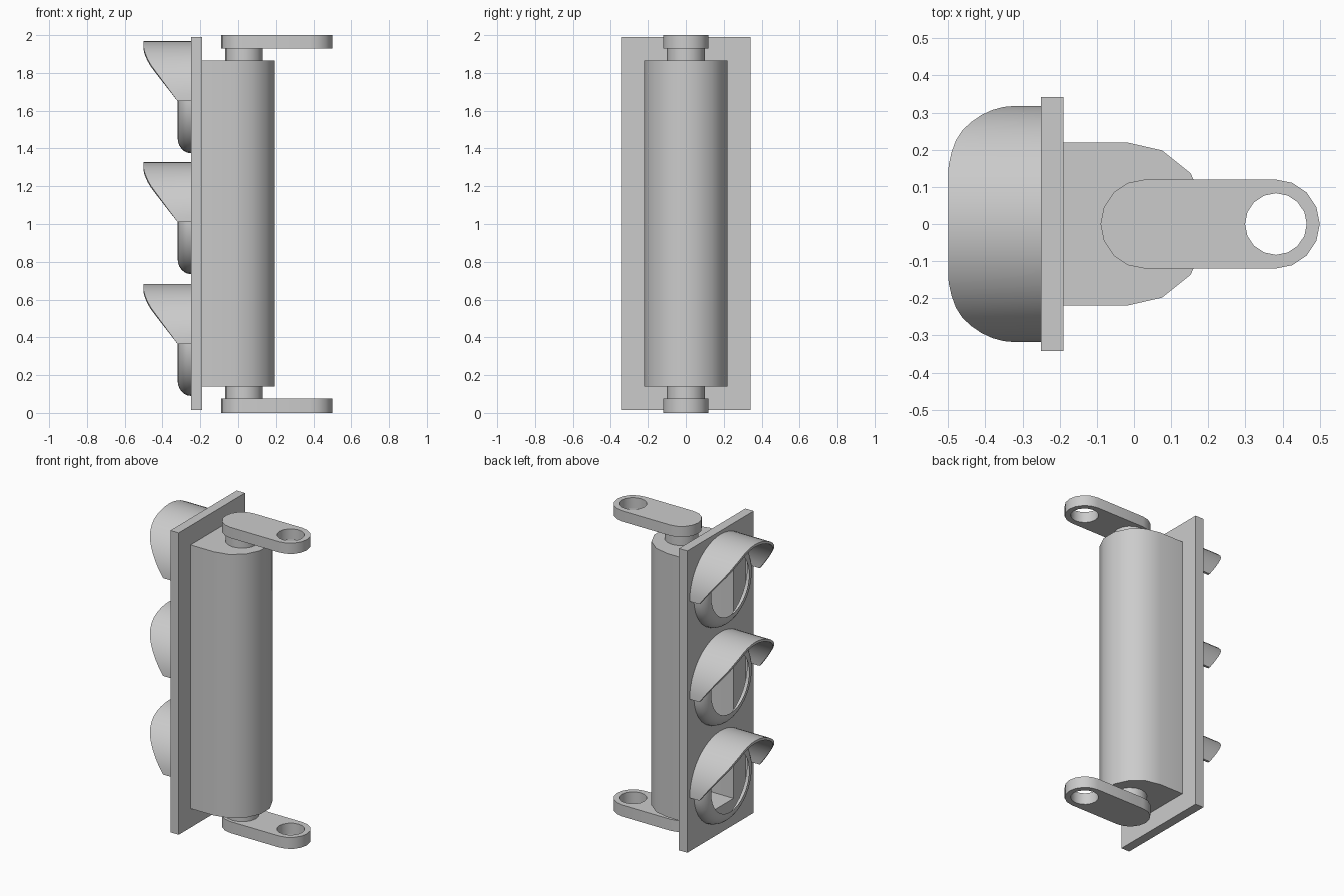
import bpy, bmesh
from math import sin, cos, pi, radians

if "Cube" in bpy.data.objects:
    bpy.data.objects.remove(bpy.data.objects["Cube"])


def ring(bm, pts):
    return [bm.verts.new(p) for p in pts]


def walls(bm, a, b, closed=True):
    n = len(a)
    for i in range(n if closed else n - 1):
        j = (i + 1) % n
        bm.faces.new((a[i], a[j], b[j], b[i]))


def sheet(bm, loops, normal):
    """Flat face bounded by the first loop, with the other loops as holes."""
    edges = []
    for lp in loops:
        for i in range(len(lp)):
            pair = (lp[i - 1], lp[i])
            edges.append(bm.edges.get(pair) or bm.edges.new(pair))
    bmesh.ops.triangle_fill(bm, edges=edges, use_beauty=True, normal=normal)


def finish(bm, name, angle=35):
    bmesh.ops.recalc_face_normals(bm, faces=bm.faces)
    me = bpy.data.meshes.new(name)
    bm.to_mesh(me)
    bm.free()
    ob = bpy.data.objects.new(name, me)
    bpy.context.collection.objects.link(ob)
    bpy.ops.object.select_all(action='DESELECT')
    ob.select_set(True)
    bpy.context.view_layer.objects.active = ob
    bpy.ops.object.shade_smooth_by_angle(angle=radians(angle))
    return ob


def arc(cx, cy, r, a0, a1, n):
    return [(cx + r * cos(a0 + (a1 - a0) * i / n), cy + r * sin(a0 + (a1 - a0) * i / n))
            for i in range(n + 1)]


def circle(cx, cy, r, n):
    return arc(cx, cy, r, 0, 2 * pi, n)[:-1]


def prism(name, outlines, z0, z1):
    bm = bmesh.new()
    lo = [ring(bm, [(x, y, z0) for x, y in o]) for o in outlines]
    hi = [ring(bm, [(x, y, z1) for x, y in o]) for o in outlines]
    for a, b in zip(lo, hi):
        walls(bm, a, b)
    sheet(bm, lo, (0, 0, -1))
    sheet(bm, hi, (0, 0, 1))
    return finish(bm, name)


LAMPS = (0.365, 1.01, 1.65)
XF, XB = -0.25, -0.19      # lamp side and rear side of the back plate
BZ0, BZ1 = 0.14, 1.865     # housing height
R = 0.275                  # bezel radius

# Hollow back plate: lamp holes on one side, housing opening on the other
bm = bmesh.new()
rect = [(-0.342, 0.015), (0.342, 0.015), (0.342, 1.99), (-0.342, 1.99)]
opening = [(-0.22, BZ0), (0.22, BZ0), (0.22, BZ1), (-0.22, BZ1)]
front = ring(bm, [(XF, y, z) for y, z in rect])
back = ring(bm, [(XB, y, z) for y, z in rect])
holes = [ring(bm, [(XF, y, z) for y, z in circle(0, c, R, 32)]) for c in LAMPS]
walls(bm, front, back)
sheet(bm, [front] + holes, (-1, 0, 0))
sheet(bm, [back, ring(bm, [(XB, y, z) for y, z in opening])], (1, 0, 0))
finish(bm, "back_plate")

# Housing shell, open towards the plate
bm = bmesh.new()
prof = [(XB, -0.22)] + arc(-0.02, 0, 0.22, -pi / 2, pi / 2, 7) + [(XB, 0.22)]
lo = ring(bm, [(x, y, BZ0) for x, y in prof])
hi = ring(bm, [(x, y, BZ1) for x, y in prof])
walls(bm, lo, hi, closed=False)
bm.faces.new(lo)
bm.faces.new(hi)
finish(bm, "housing")

# Visor front edge: height above lamp centre -> reach along x
EDGE = [(0, -0.32), (0.19, -0.46), (0.235, -0.485), (0.28, -0.5), (0.33, -0.5)]


def reach(h):
    for (h0, x0), (h1, x1) in zip(EDGE, EDGE[1:]):
        if h <= h1:
            return x0 + (x1 - x0) * (h - h0) / (h1 - h0)
    return EDGE[-1][1]


for k, c in enumerate(LAMPS, 1):
    # Rounded bezel around the lamp opening
    bm = bmesh.new()
    prev = None
    for i in range(7):
        t = pi / 2 * i / 6
        x, r = XF - 0.07 * sin(t), 0.195 + (R - 0.195) * cos(t)
        cur = ring(bm, [(x, y, z) for y, z in circle(0, c, r, 32)])
        if prev:
            walls(bm, prev, cur)
        prev = cur
    finish(bm, f"bezel_{k}", 40)

    # Half-round visor with a slanted front edge
    bm = bmesh.new()
    half = arc(0, 0, 0.318, 0, pi, 24)
    inner = arc(0, 0, 0.302, 0, pi, 24)
    loops = []
    for pts, use_edge in ((half, 0), (half, 1), (inner, 1), (inner, 0)):
        loops.append(ring(bm, [(reach(max(0, o[1])) if use_edge else XF, y, c + h)
                               for (y, h), o in zip(pts, half)]))
    for i in range(4):
        walls(bm, loops[i], loops[(i + 1) % 4], closed=False)
    for e in (0, -1):
        bm.faces.new([lp[e] for lp in loops])
    finish(bm, f"visor_{k}")

# Mounting arms and pivot pins, top and bottom
arm = arc(0.03, 0, 0.12, pi / 2, 3 * pi / 2, 8) + arc(0.38, 0, 0.12, -pi / 2, pi / 2, 8)
eye = circle(0.382, 0, 0.083, 16)
for side, a0, a1, p0, p1 in (("bottom", 0, 0.075, 0.075, BZ0), ("top", 1.93, 2.0, BZ1, 1.93)):
    prism(f"{side}_arm", [arm, eye], a0, a1)
    prism(f"{side}_pin", [circle(0.03, 0, 0.1, 16)], p0, p1)
